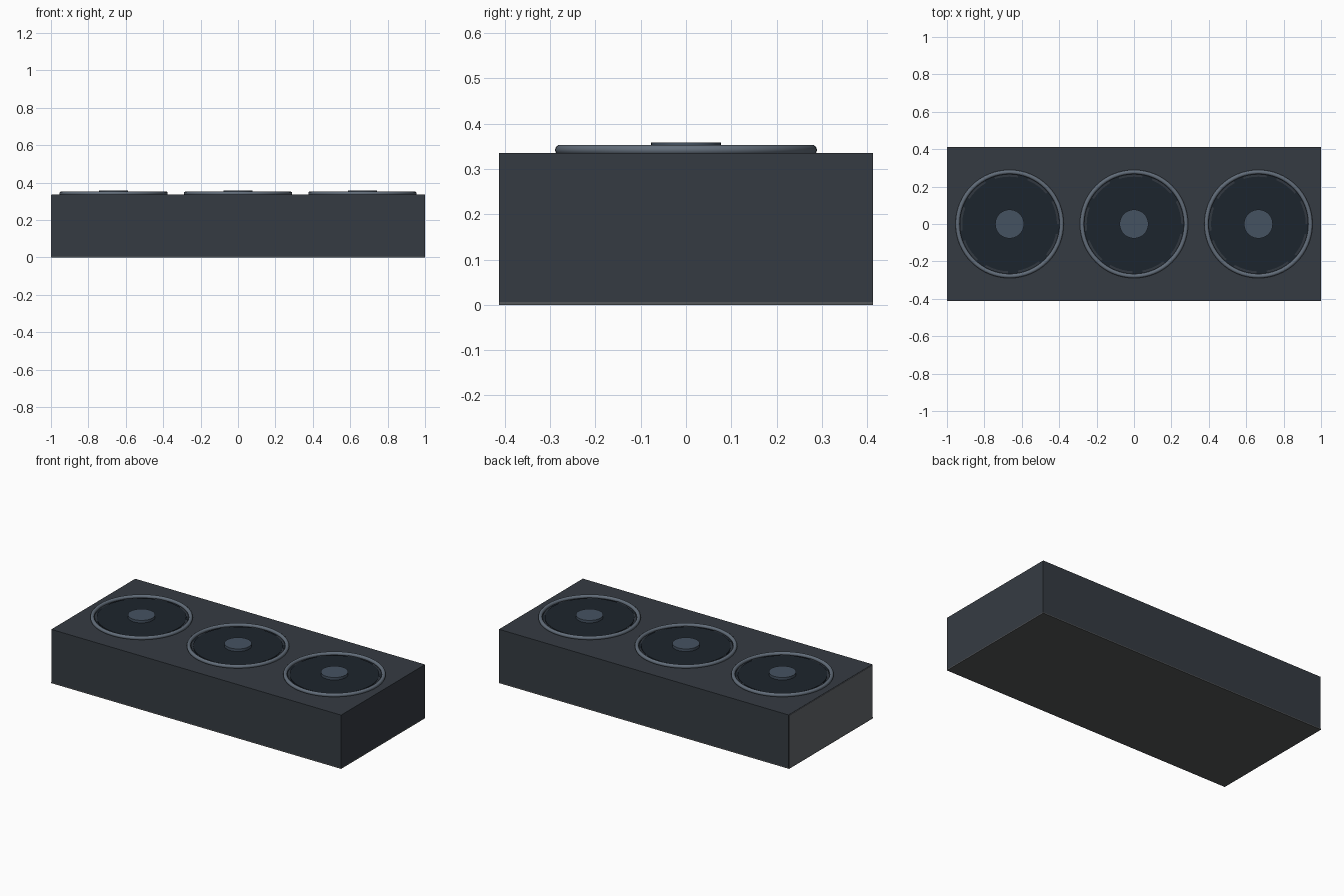
import bpy, math

if "Cube" in bpy.data.objects:
    bpy.data.objects.remove(bpy.data.objects["Cube"])

def material(name, r, g, b):
    m = bpy.data.materials.new(name)
    m.diffuse_color = (r, g, b, 1)
    m.use_nodes = True
    m.node_tree.nodes["Principled BSDF"].inputs["Base Color"].default_value = m.diffuse_color
    return m

SHELL = material("shell_dark", 0.036, 0.044, 0.055)
METAL = material("plate_grey", 0.13, 0.14, 0.155)
BACK = material("back_grey", 0.09, 0.095, 0.10)
RING = material("ring_steel", 0.12, 0.15, 0.19)
DARK = material("fan_dark", 0.012, 0.018, 0.026)
BLADE = material("blade_dark", 0.03, 0.038, 0.05)
HUB = material("hub_blue_grey", 0.06, 0.085, 0.12)

def finish(ob, name, mat, smooth=False):
    ob.name = name
    ob.data.materials.append(mat)
    if smooth:
        bpy.ops.object.shade_smooth_by_angle(angle=math.radians(50))
    return ob

def box(name, x0, x1, y0, y1, z0, z1, mat):
    bpy.ops.mesh.primitive_cube_add(size=1, location=((x0+x1)/2, (y0+y1)/2, (z0+z1)/2))
    ob = bpy.context.object
    ob.scale = (x1-x0, y1-y0, z1-z0)
    bpy.ops.object.transform_apply(location=False, rotation=False, scale=True)
    return finish(ob, name, mat)

def disc(name, x, r, z0, z1, mat):
    bpy.ops.mesh.primitive_cylinder_add(vertices=48, radius=r, depth=z1-z0, location=(x, 0, (z0+z1)/2))
    return finish(bpy.context.object, name, mat, True)

def blades(name, x, count=9):
    # tilted blade sectors, the tips showing just outside the dark disc
    verts, faces = [], []
    steps = 4
    for i in range(count):
        for s in range(steps + 1):
            t = s / steps
            a = math.tau * i / count + math.radians(28) * t
            z = 0.3365 + 0.005 * t
            for r in (0.235, 0.264):
                verts.append((r * math.cos(a), r * math.sin(a), z))
        base = i * 2 * (steps + 1)
        for s in range(steps):
            k = base + 2 * s
            faces.append((k, k + 1, k + 3, k + 2))
    me = bpy.data.meshes.new(name)
    me.from_pydata(verts, [], faces)
    ob = bpy.data.objects.new(name, me)
    bpy.context.collection.objects.link(ob)
    ob.location.x = x
    return finish(ob, name, BLADE)

# Housing, back plate and end bracket
box("housing", -0.996, 1, -0.413, 0.413, 0.006, 0.335, SHELL)
box("back_plate", -1, 1, -0.413, 0.413, 0, 0.006, BACK)
box("end_bracket", -1, -0.996, -0.408, 0.408, 0.006, 0.333, METAL)

# Three fans
for i, x in enumerate((-0.665, 0, 0.665), 1):
    bpy.ops.mesh.primitive_torus_add(major_segments=64, minor_segments=10, major_radius=0.278,
                                     minor_radius=0.0115, location=(x, 0, 0.342))
    finish(bpy.context.object, f"fan_ring_{i}", RING, True)
    disc(f"fan_well_{i}", x, 0.272, 0.325, 0.336, DARK)
    blades(f"fan_blades_{i}", x)
    disc(f"fan_disc_{i}", x, 0.253, 0.33, 0.342, DARK)
    disc(f"fan_hub_{i}", x, 0.077, 0.335, 0.358, HUB)
